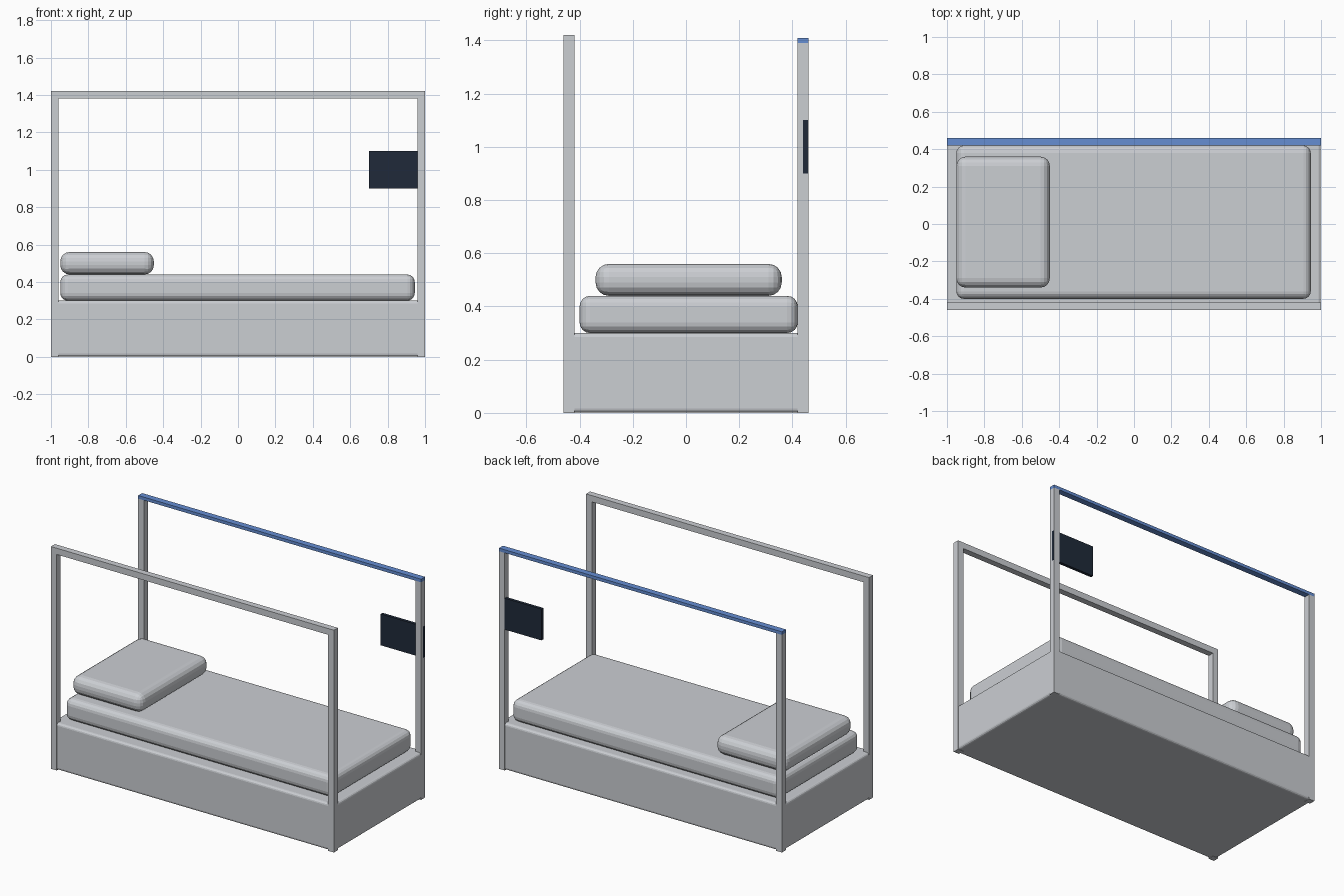
import bpy

if "Cube" in bpy.data.objects:
    bpy.data.objects.remove(bpy.data.objects["Cube"])


def material(name, rgb):
    m = bpy.data.materials.new(name)
    m.diffuse_color = (*rgb, 1)
    m.use_nodes = True
    m.node_tree.nodes["Principled BSDF"].inputs["Base Color"].default_value = m.diffuse_color
    return m


GREY = material("soft grey", (0.60, 0.62, 0.65))
BLUE = material("rail blue", (0.13, 0.27, 0.65))
DARK = material("screen navy", (0.014, 0.023, 0.042))


def box(name, lo, hi, mat, bevel=0.0, segments=1):
    """Box between two corners, with optional rounded edges."""
    mid = [(a + b) / 2 for a, b in zip(lo, hi)]
    bpy.ops.mesh.primitive_cube_add(size=1, location=mid)
    ob = bpy.context.object
    ob.name = name
    ob.scale = [b - a for a, b in zip(lo, hi)]
    bpy.ops.object.transform_apply(location=False, rotation=False, scale=True)
    ob.data.materials.append(mat)
    if bevel:
        mod = ob.modifiers.new("rounded edges", 'BEVEL')
        mod.width = bevel
        mod.segments = segments
    return ob


# Bed body
box("bed_base", (-0.998, -0.458, 0.002), (0.998, 0.458, 0.30), GREY, 0.015, 3)
box("mattress", (-0.95, -0.40, 0.30), (0.945, 0.42, 0.44), GREY, 0.04, 4)
box("pillow", (-0.95, -0.34, 0.44), (-0.45, 0.36, 0.56), GREY, 0.05, 4)

# Corner posts
for side, x in (("left", -1.0), ("right", 0.96)):
    box("front_post_" + side, (x, -0.46, 0), (x + 0.04, -0.42, 1.38), GREY)
    box("back_post_" + side, (x, 0.42, 0), (x + 0.04, 0.46, 1.39), GREY)

# Top rails
box("front_rail", (-1, -0.46, 1.38), (1, -0.42, 1.42), GREY)
box("back_rail", (-1, 0.42, 1.39), (1, 0.46, 1.41), BLUE)

# Screen fixed to the back right post
box("screen", (0.70, 0.44, 0.90), (1.0005, 0.4595, 1.10), DARK)
